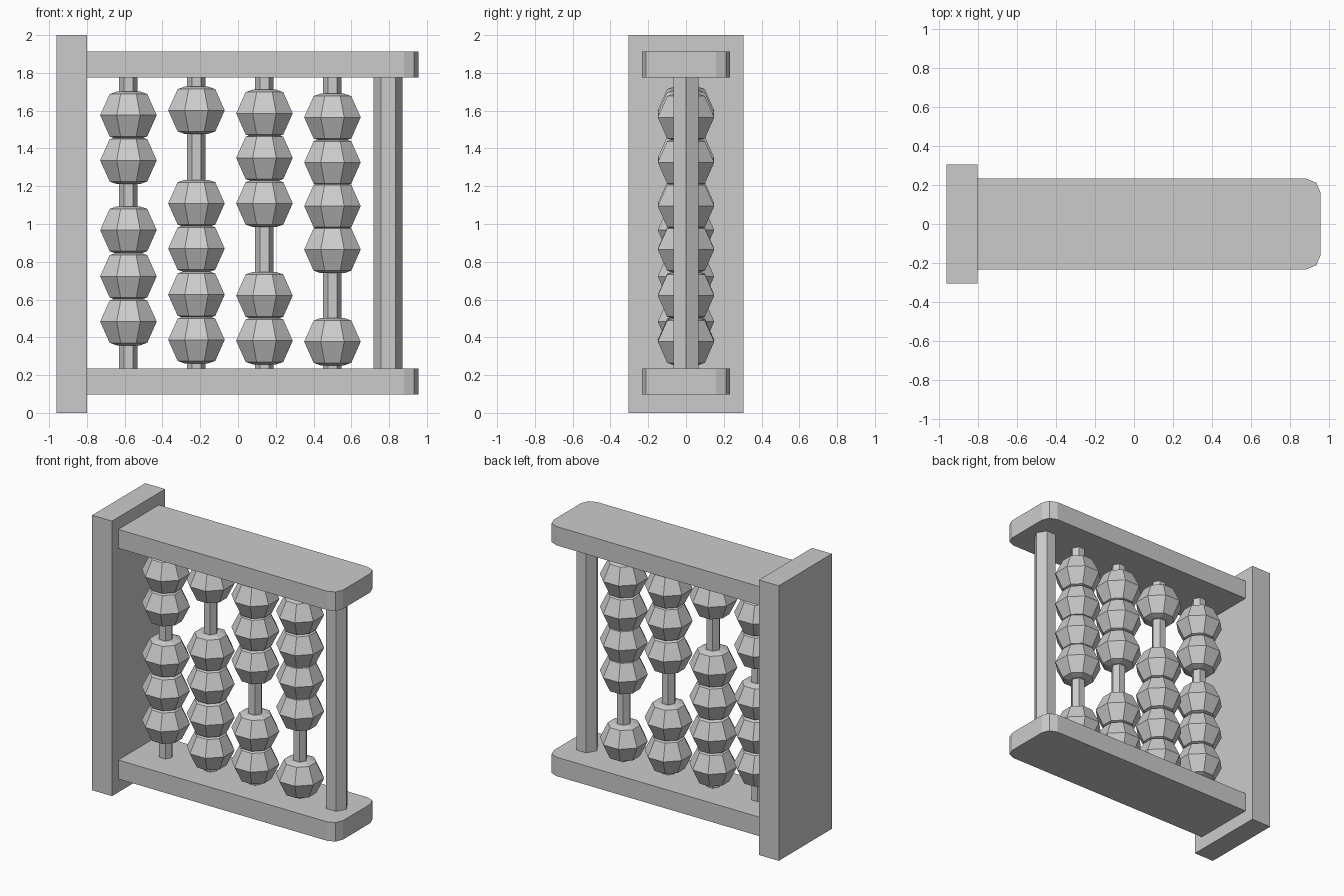
import bpy
import bmesh
from math import pi, cos, sin

cube = bpy.data.objects.get("Cube")
if cube:
    bpy.data.objects.remove(cube, do_unlink=True)

grey = bpy.data.materials.new("plain_grey")
grey.use_nodes = True
GREY = (0.6, 0.6, 0.6, 1)
grey.diffuse_color = GREY
grey.node_tree.nodes["Principled BSDF"].inputs["Base Color"].default_value = GREY


def finish(name, bm):
    bmesh.ops.recalc_face_normals(bm, faces=bm.faces)
    mesh = bpy.data.meshes.new(name)
    bm.to_mesh(mesh)
    bm.free()
    mesh.materials.append(grey)
    obj = bpy.data.objects.new(name, mesh)
    bpy.context.collection.objects.link(obj)
    return obj


def box(name, lo, hi, round_end=0):
    """Box between two corners, optionally rounding its +x upright edges."""
    bm = bmesh.new()
    bmesh.ops.create_cube(bm, size=1)
    for v in bm.verts:
        v.co = [h if c > 0 else l for c, l, h in zip(v.co, lo, hi)]
    if round_end:
        edges = [e for e in bm.edges if all(v.co.x > hi[0] - 0.01 for v in e.verts)
                 and abs(e.verts[0].co.z - e.verts[1].co.z) > 0.01]
        bmesh.ops.bevel(bm, geom=edges, offset=round_end, segments=2,
                        profile=0.5, affect='EDGES')
    return finish(name, bm)


def lathe(name, profile, sides, x, z=0, turn=0):
    """Faceted solid from (radius, height) rings with flat end caps."""
    bm = bmesh.new()
    angles = [turn + 2 * pi * i / sides for i in range(sides)]
    rings = [[bm.verts.new((x + r * cos(a), r * sin(a), z + h)) for a in angles]
             for r, h in profile]
    for low, high in zip(rings, rings[1:]):
        for i in range(sides):
            j = (i + 1) % sides
            bm.faces.new((low[i], low[j], high[j], high[i]))
    bm.faces.new(rings[0])
    bm.faces.new(rings[-1])
    return finish(name, bm)


# Frame: tall end board, two rails with rounded ends, hexagonal end post
box("end_board", (-0.96, -0.305, 0), (-0.80, 0.305, 2))
RAIL_LOW, RAIL_HIGH = 0.235, 1.775
box("bottom_rail", (-0.80, -0.233, 0.097), (0.955, 0.233, RAIL_LOW), 0.075)
box("top_rail", (-0.80, -0.233, RAIL_HIGH), (0.955, 0.233, 1.912), 0.075)
lathe("end_post", [(0.077, RAIL_LOW), (0.077, RAIL_HIGH)], 6, 0.795)

# Rods with their beads
BEAD = [(0.068, -0.125), (0.108, -0.112), (0.162, 0), (0.108, 0.112), (0.068, 0.125)]
columns = {
    -0.58: (1.576, 1.337, 0.968, 0.723, 0.483),
    -0.22: (1.602, 1.109, 0.870, 0.626, 0.387),
    0.14: (1.586, 1.350, 1.109, 0.621, 0.382),
    0.50: (1.565, 1.326, 1.095, 0.865, 0.377),
}
for n, (x, heights) in enumerate(columns.items(), 1):
    lathe(f"rod_{n}", [(0.049, RAIL_LOW), (0.049, RAIL_HIGH)], 6, x)
    for k, z in enumerate(heights, 1):
        lathe(f"bead_{n}_{k}", BEAD, 8, x, z, pi / 8)
